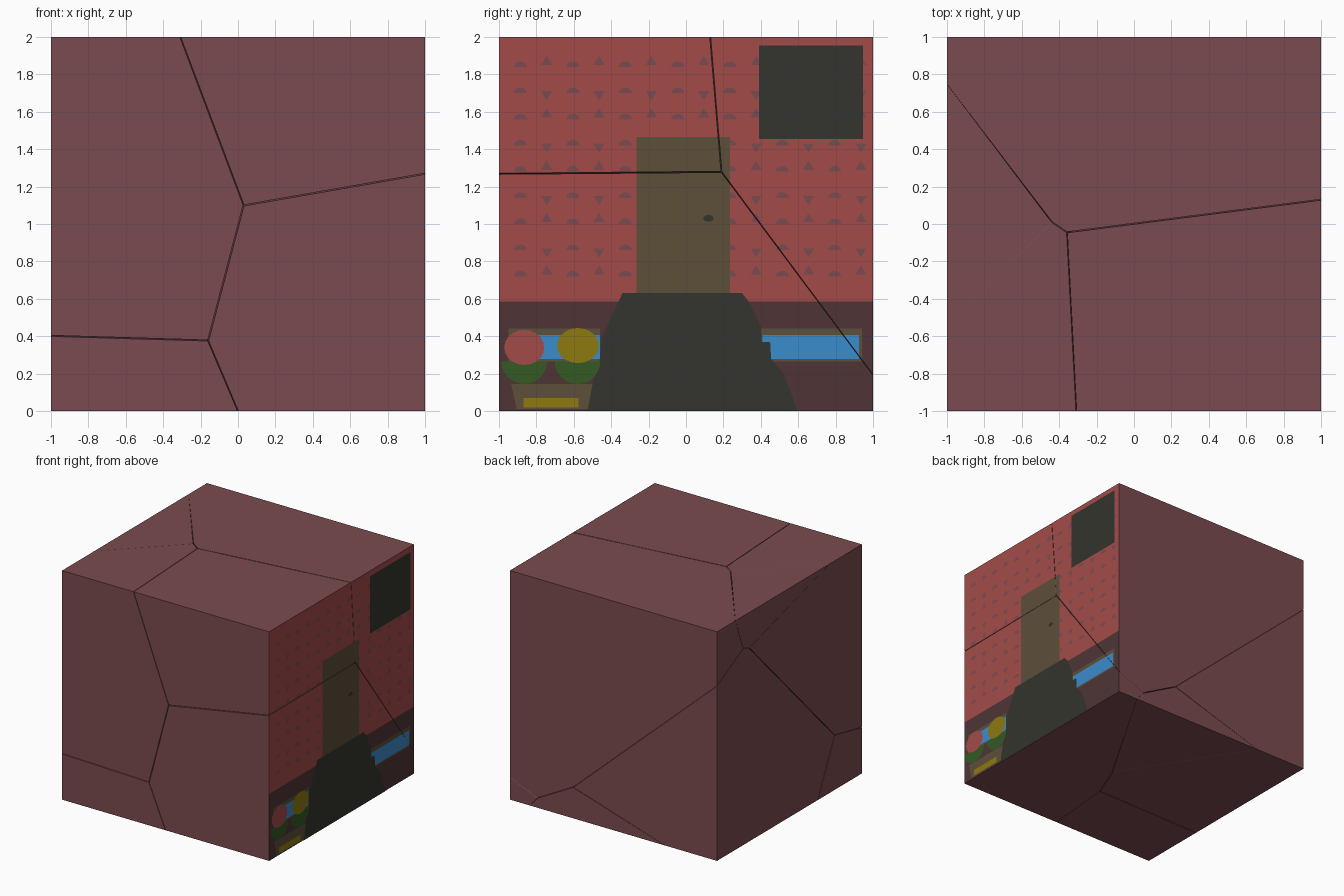
import bpy, bmesh, math
from mathutils import Vector

if "Cube" in bpy.data.objects:
    bpy.data.objects.remove(bpy.data.objects["Cube"])


def material(name, r, g, b):
    lin = lambda c: ((c / 255 + 0.055) / 1.055) ** 2.4
    m = bpy.data.materials.new(name)
    m.diffuse_color = (lin(r), lin(g), lin(b), 1)
    m.use_nodes = True
    m.node_tree.nodes["Principled BSDF"].inputs["Base Color"].default_value = m.diffuse_color
    return m


MATS = {n: material(n, *c) for n, c in {
    "mauve": (122, 75, 80), "brick red": (163, 75, 73), "maroon": (78, 52, 54),
    "charcoal": (52, 52, 46), "tan": (93, 78, 58), "blue": (58, 140, 203),
    "mustard": (142, 122, 16), "leaf green": (51, 91, 36)}.items()}


def add_object(name, bm, mat):
    me = bpy.data.meshes.new(name)
    bm.to_mesh(me)
    bm.free()
    me.materials.append(MATS[mat])
    ob = bpy.data.objects.new(name, me)
    bpy.context.collection.objects.link(ob)
    return ob


# Fracture points: the letters say which shards share the point
POINTS = [
    # cube corners
    ("A", -1, -1, 2), ("B", 1, -1, 2), ("C", 1, -1, 0), ("D", -1, -1, 0),
    ("E", 1, 1, 2), ("E", -1, 1, 2), ("C", 1, 1, 0), ("G", -1, 1, 0),
    # cracks crossing cube edges
    ("AB", -.31, -1, 2), ("AD", -1, -1, .40), ("BC", 1, -1, 1.27), ("CD", 0, -1, 0),
    ("BE", 1, .13, 2), ("CE", 1, 1, .19), ("EF", -1, .75, 2), ("AF", -1, -.55, 2),
    ("DG", -1, -.39, 0), ("EG", -1, 1, 1.53), ("GH", -.5, 1, 0), ("CH", .81, 1, 0),
    # crack junctions on the cube sides
    ("ABC", .03, -1, 1.10), ("ACD", -.16, -1, .375), ("BCE", 1, .19, 1.28),
    ("ABE", -.36, -.045, 2), ("AEF", -.44, .01, 2), ("EFG", -1, .64, 1.72),
    ("AFG", -1, .556, 1.69), ("ADG", -1, -.625, .476), ("EGH", .39, 1, .27),
    ("CEH", .74, 1, .08), ("CGH", .18, -.067, 0), ("CDG", .055, -.376, 0),
    # junctions inside
    ("ABCE", -.026, .073, 1.10), ("AEFG", -.936, .551, 1.709),
    ("ACDG", -.159, -.603, .455), ("CEGH", .48, .84, .25), ("ACEG", -.02, .05, 1.09)]
GAP = 0.005

footprints = []
for cell in "ABCDEFGH":
    pts = [Vector(p[1:]) for p in POINTS if cell in p[0]]
    mid = sum(pts, Vector()) / len(pts)
    # pull in everything except coordinates lying on the outer cube
    for p in pts:
        for k, ends in enumerate(((-1, 1), (-1, 1), (0, 2))):
            if p[k] not in ends:
                p[k] += (mid[k] - p[k]) * GAP
    bm = bmesh.new()
    for p in pts:
        bm.verts.new(p)
    bmesh.ops.convex_hull(bm, input=bm.verts[:])
    bmesh.ops.delete(bm, geom=[v for v in bm.verts if not v.link_faces], context='VERTS')
    bmesh.ops.dissolve_limit(bm, angle_limit=0.002, verts=bm.verts[:], edges=bm.edges[:])
    bmesh.ops.recalc_face_normals(bm, faces=bm.faces[:])
    add_object("shard_" + cell.lower(), bm, "mauve")
    # outline of the shard on the painted right side
    side = [p for p in pts if p.x == 1]
    if len(side) > 2:
        c = sum(side, Vector()) / len(side)
        side.sort(key=lambda p: math.atan2(p.z - c.z, p.y - c.y))
        footprints.append(side)


def paint(name, mat, layer, polys):
    """Thin painted shapes (y, z) on the right side, split along the cracks."""
    out = bmesh.new()
    for side in footprints:
        bm = bmesh.new()
        for poly in polys:
            f = bm.faces.new([bm.verts.new((1 + layer * .0012, y, z)) for y, z in poly])
            f.normal_update()
            if f.normal.x < 0:
                f.normal_flip()
        for a, b in zip(side, side[1:] + side[:1]):
            d = b - a
            bmesh.ops.bisect_plane(bm, geom=bm.verts[:] + bm.edges[:] + bm.faces[:], dist=1e-6,
                                   plane_co=a, plane_no=(0, d.z, -d.y), clear_outer=True)
        me = bpy.data.meshes.new("tmp")
        bm.to_mesh(me)
        bm.free()
        out.from_mesh(me)
        bpy.data.meshes.remove(me)
    add_object(name, out, mat)


def rect(y0, y1, z0, z1):
    return [(y0, z0), (y1, z0), (y1, z1), (y0, z1)]


def arc(y, z, ry, rz, a0=0, a1=360, n=20):
    full = a1 - a0 == 360
    angles = [math.radians(a0 + (a1 - a0) * i / n) for i in range(n if full else n + 1)]
    return [(y + ry * math.cos(a), z + rz * math.sin(a)) for a in angles]


# Walls
paint("upper_wall", "brick red", 1, [rect(-1, 1, .585, 2)])
paint("lower_wall", "maroon", 1, [rect(-1, 1, 0, .585)])

# Wall pattern: small domes and slim diamonds on alternating columns
marks = []
for col in range(14):
    y = -.885 + .14 * col
    for row in range(5):
        z = 1.84 - .28 * row
        if col % 2 == 0:
            marks += [arc(y, z, .035, .03, 0, 180, 6), arc(y, z - .14, .035, .03, 0, 180, 6)]
        else:
            marks += [[(y - .03, z + .01), (y + .03, z + .01), (y, z + .06)],
                      [(y - .03, z - .13), (y, z - .18), (y + .03, z - .13)]]
paint("wall_pattern", "mauve", 2, [m for m in marks if min(p[1] for p in m) > .6])

# Door, knob and dark window
paint("door", "tan", 3, [rect(-.265, .235, .6, 1.465)])
paint("door_knob", "charcoal", 4, [arc(.12, 1.03, .028, .018)])
paint("window", "charcoal", 3, [rect(.39, .945, 1.455, 1.955)])

# Low windows beside the path
paint("low_window_frames", "tan", 2, [rect(-.95, -.46, .265, .44), rect(.4, .94, .265, .44)])
paint("low_window_panes", "blue", 3, [rect(-.93, -.46, .278, .406), rect(.41, .925, .278, .406)])

# Path widening towards the ground
paint("path", "charcoal", 4, [[
    (-.535, 0), (.595, 0), (.56, .1), (.52, .2), (.455, .28), (.45, .37), (.405, .37), (.4, .45),
    (.34, .58), (.3, .63), (-.34, .63), (-.4, .5), (-.45, .4), (-.46, .28), (-.5, .14)]])

# Flower pot with two flowers
paint("pot", "tan", 5, [[(-.905, .01), (-.525, .01), (-.5, .145), (-.935, .145)]])
paint("pot_label", "mustard", 6, [rect(-.87, -.575, .018, .07)])
paint("leaves", "leaf green", 5, [arc(y, .265, .122, .12, 180, 360, 14) for y in (-.865, -.58)])
paint("red_flower", "brick red", 6, [arc(-.865, .34, .107, .094)])
paint("yellow_flower", "mustard", 6, [arc(-.578, .35, .112, .094)])
